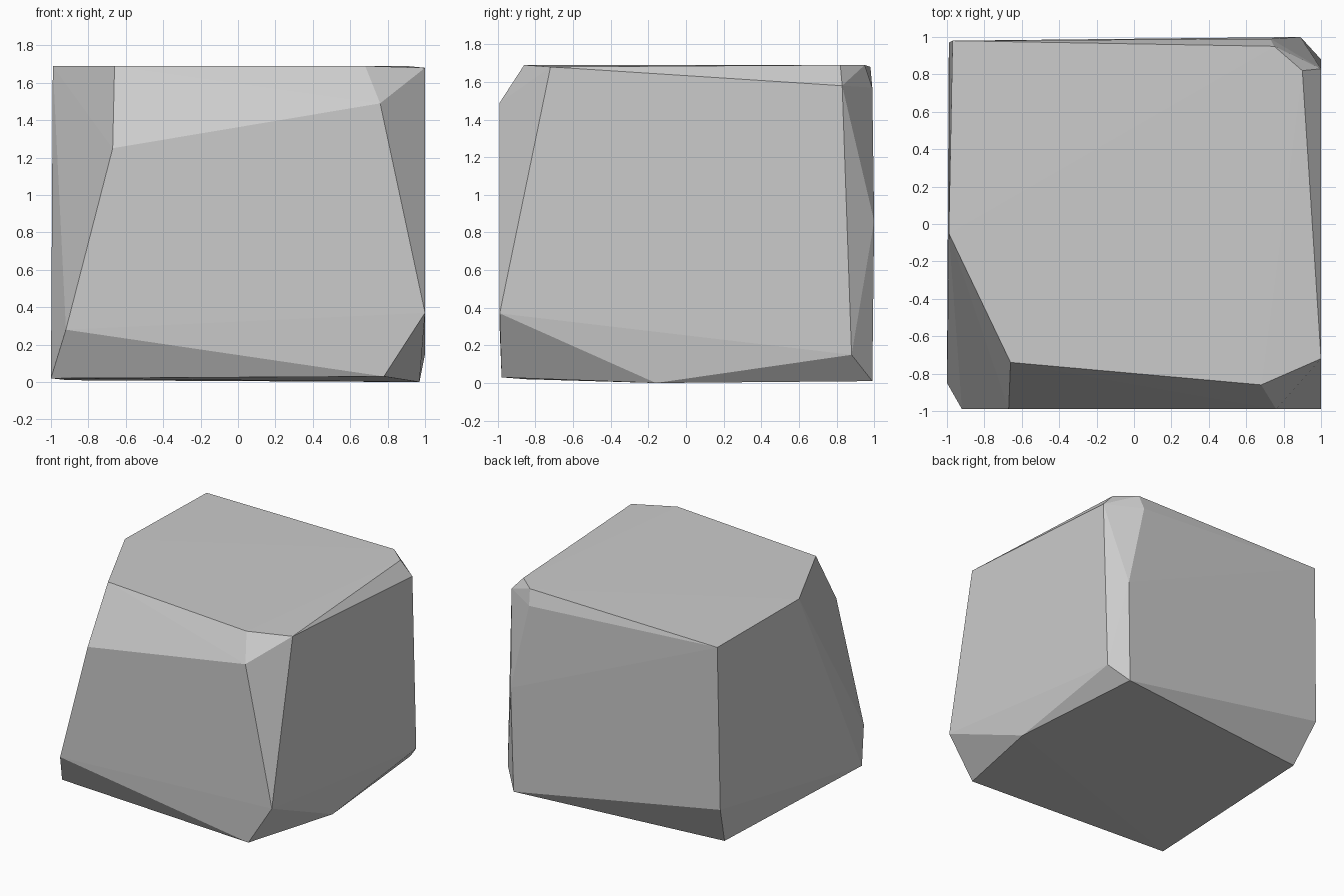
import bpy
import bmesh
import math
from mathutils import Vector

default_cube = bpy.data.objects.get("Cube")
if default_cube:
    bpy.data.objects.remove(default_cube, do_unlink=True)


def flat_material(name, colour):
    material = bpy.data.materials.new(name)
    material.use_nodes = True
    material.diffuse_color = colour
    shader = material.node_tree.nodes["Principled BSDF"]
    shader.inputs["Base Color"].default_value = colour
    return material


def faceted_block(name, corner_groups, material):
    """Wrap chipped corners in a convex skin with flat facets."""
    bm = bmesh.new()
    for corners in corner_groups.values():
        for corner in corners:
            bm.verts.new(Vector(corner))
    bmesh.ops.convex_hull(bm, input=bm.verts[:])
    # merge facets that lie in one plane
    bmesh.ops.dissolve_limit(bm, angle_limit=math.radians(0.4),
                             verts=bm.verts[:], edges=bm.edges[:])
    bmesh.ops.recalc_face_normals(bm, faces=bm.faces[:])
    mesh = bpy.data.meshes.new(name)
    bm.to_mesh(mesh)
    bm.free()
    mesh.materials.append(material)
    block = bpy.data.objects.new(name, mesh)
    bpy.context.collection.objects.link(block)
    return block


# Each corner of the block is broken off into a few chips
rock_corners = {
    "front_left_top": [(.68, -.86, 1.69), (.76, -.99, 1.49), (1, -.72, 1.68)],
    "front_left_bottom": [(1, -.99, .37), (.78, -.98, .03), (.97, -.16, 0)],
    "front_right_top": [(-.66, -.74, 1.69), (-.67, -.99, 1.25), (-.99, -.05, 1.69)],
    "front_right_bottom": [(-.92, -.99, .28), (-1, -.85, .02)],
    "back_left_top": [(.9, .82, 1.69), (.75, .95, 1.69), (1, .83, 1.58), (.73, .99, 1.57)],
    "back_left_edge": [(.89, 1, .86)],
    "back_left_bottom": [(1, .88, .15), (.87, .99, .01)],
    "back_right_top": [(-.97, .98, 1.68)],
    "back_right_bottom": [(-.99, .97, .35), (-.91, .8, .01)],
}

stone_grey = flat_material("stone grey", (.6, .6, .6, 1))
faceted_block("rock", rock_corners, stone_grey)
